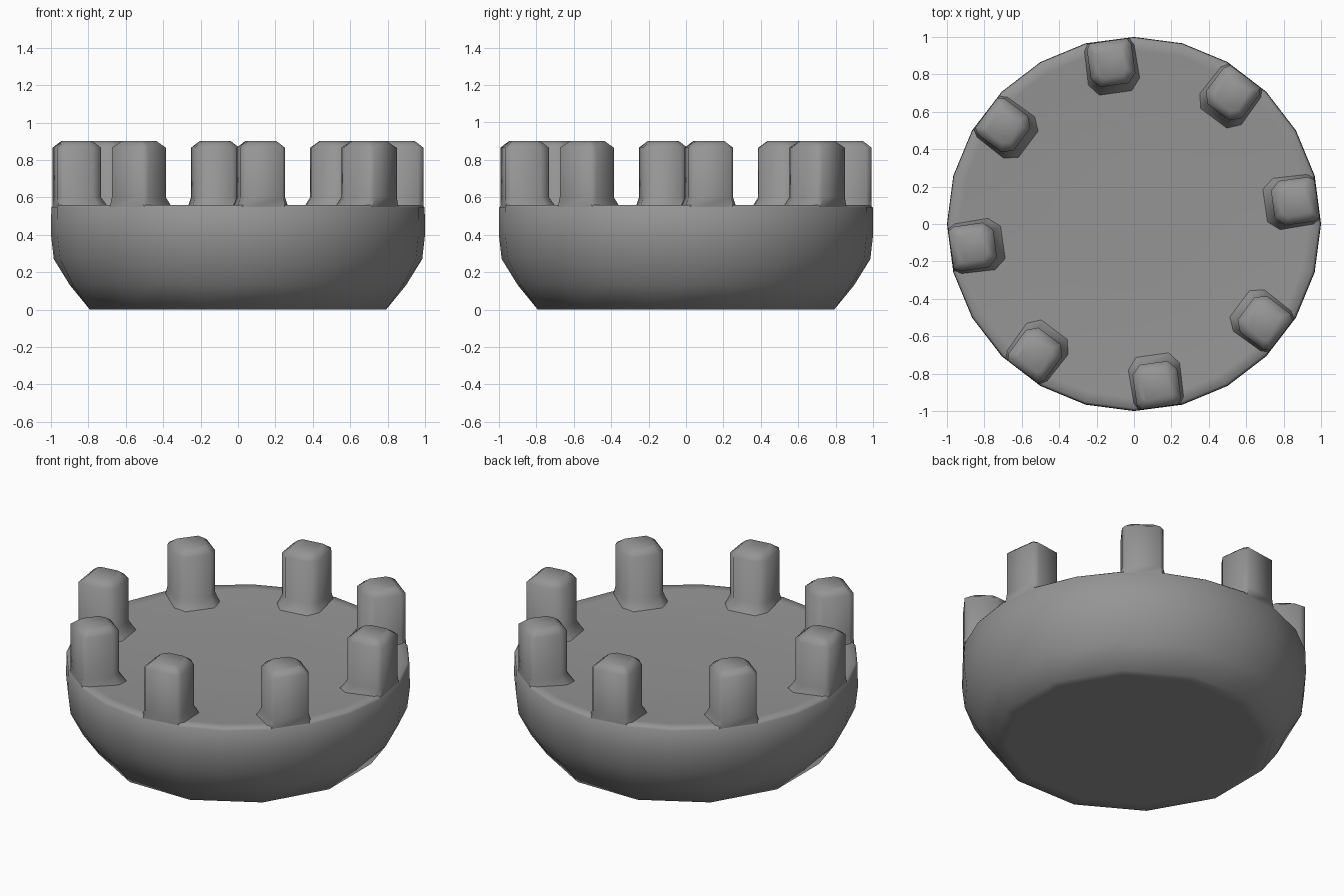
import bpy
import bmesh
from math import cos, sin, pi, radians
from mathutils import Matrix

if "Cube" in bpy.data.objects:
    bpy.data.objects.remove(bpy.data.objects["Cube"])

grey = bpy.data.materials.new("stone_grey")
grey.use_nodes = True
colour = (0.3, 0.3, 0.3, 1)
grey.diffuse_color = colour
grey.node_tree.nodes["Principled BSDF"].inputs["Base Color"].default_value = colour


def loft(name, rings, smooth_angle, matrix=Matrix()):
    """Skin a stack of closed rings and cap both ends."""
    bm = bmesh.new()
    loops = [[bm.verts.new(p) for p in ring] for ring in rings]
    for low, high in zip(loops, loops[1:]):
        for i in range(len(low)):
            j = (i + 1) % len(low)
            bm.faces.new((low[i], low[j], high[j], high[i]))
    bm.faces.new(list(reversed(loops[0])))
    bm.faces.new(loops[-1])
    bmesh.ops.recalc_face_normals(bm, faces=bm.faces)
    mesh = bpy.data.meshes.new(name)
    bm.to_mesh(mesh)
    bm.free()
    mesh.materials.append(grey)
    obj = bpy.data.objects.new(name, mesh)
    obj.matrix_world = matrix
    bpy.context.collection.objects.link(obj)
    bpy.ops.object.select_all(action="DESELECT")
    obj.select_set(True)
    bpy.context.view_layer.objects.active = obj
    bpy.ops.object.shade_smooth_by_angle(angle=radians(smooth_angle))
    return obj


# Bowl: round wall on a coarser twelve-sided foot, soft rim and a barely dished top
SIDES = 24


def circle(radius, z, pinch=1.0):
    ring = []
    for i in range(SIDES):
        r = radius * (pinch if i % 2 == 0 else 1)
        a = 2 * pi * i / SIDES
        ring.append((r * cos(a), r * sin(a), z))
    return ring


bowl_profile = [
    (0.74, 0, cos(pi / 12)), (0.82, 0, cos(pi / 12)), (0.912, 0.13, 0.985),
    (0.985, 0.27, 1), (1.0, 0.4, 1), (0.998, 0.545, 1), (0.985, 0.56, 1),
    (0.93, 0.557, 1), (0.7, 0.54, 1), (0.35, 0.535, 1),
]
loft("bowl", [circle(*p) for p in bowl_profile], 70)

# Posts: eight stubby blocks flush with the wall, slightly flared at the foot
half = [(0.988, 0.1), (0.955, 0.12), (0.80, 0.12), (0.75, 0.075)]
section = half + [(u, -t) for u, t in reversed(half)]


def post_ring(z, scale, pivot):
    return [(pivot + (u - pivot) * scale, t * scale, z) for u, t in section]


post_rings = [
    post_ring(0.53, 1.2, 1.0), post_ring(0.6, 1, 1.0),
    post_ring(0.865, 1, 0.88), post_ring(0.9, 0.65, 0.87),
]
for k in range(8):
    turn = Matrix.Rotation(radians(8 + 45 * k), 4, "Z")
    loft(f"rim_post_{k + 1}", post_rings, 60, turn)
